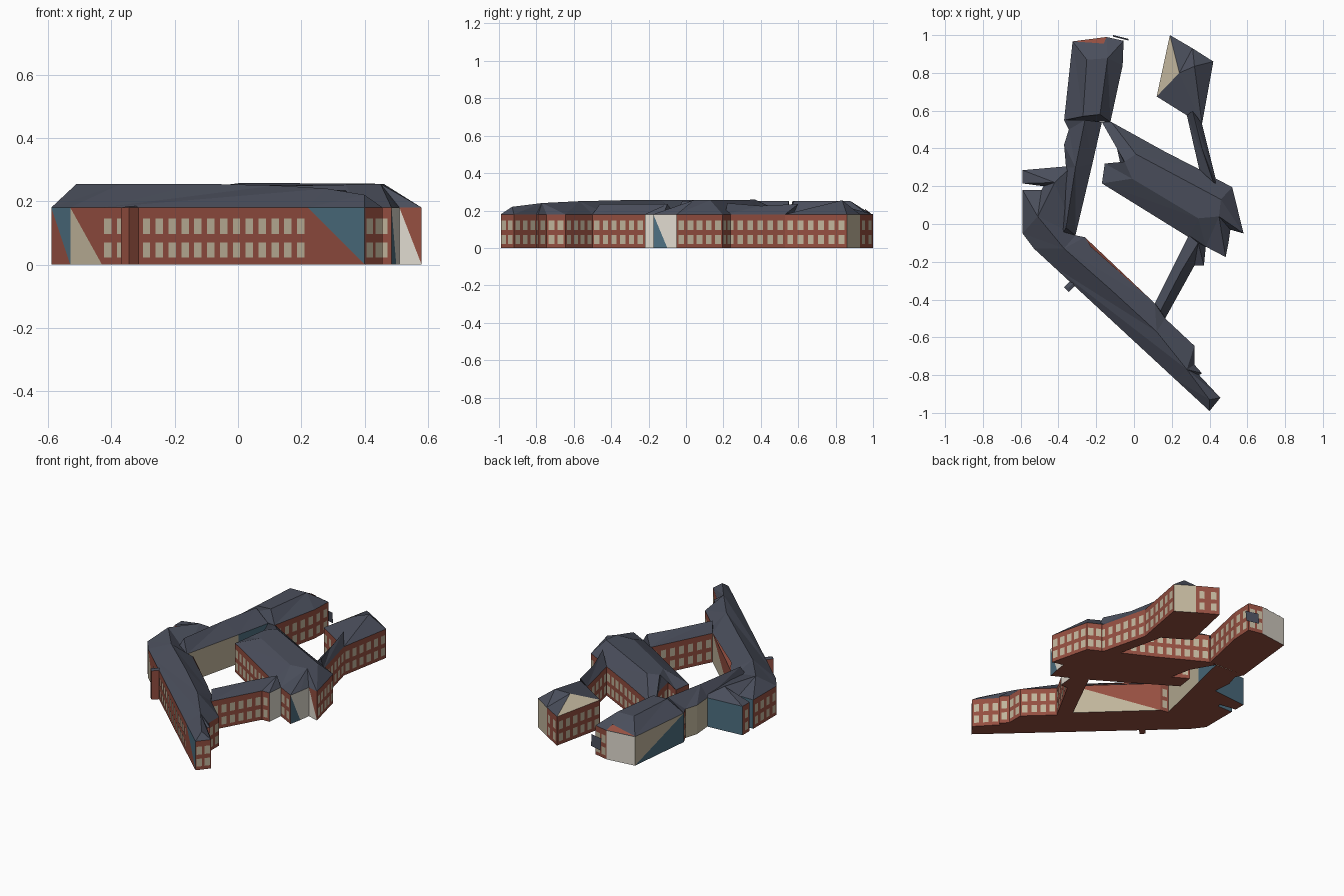
import bpy
import math
from mathutils import Vector

if "Cube" in bpy.data.objects:
    bpy.data.objects.remove(bpy.data.objects["Cube"])

EAVE = 0.18
COLOURS = {
    "brick": (0.30, 0.078, 0.052), "slate": (0.068, 0.076, 0.105),
    "beige": (0.53, 0.46, 0.33), "teal": (0.075, 0.16, 0.22),
    "white": (0.74, 0.70, 0.62),
}
NAMES = list(COLOURS)
MATS = []
for n, c in COLOURS.items():
    m = bpy.data.materials.new(n)
    m.diffuse_color = (*c, 1)
    m.use_nodes = True
    m.node_tree.nodes["Principled BSDF"].inputs["Base Color"].default_value = m.diffuse_color
    MATS.append(m)


def make(name, faces):
    """Object from a list of (corner points, colour name)."""
    verts, polys, cols = [], [], []
    for pts, col in faces:
        polys.append(range(len(verts), len(verts) + len(pts)))
        verts += [tuple(p) for p in pts]
        cols.append(NAMES.index(col))
    me = bpy.data.meshes.new(name)
    me.from_pydata(verts, [], [list(p) for p in polys])
    for m in MATS:
        me.materials.append(m)
    for p, c in zip(me.polygons, cols):
        p.material_index = c
    ob = bpy.data.objects.new(name, me)
    bpy.context.collection.objects.link(ob)
    return ob


def wall(a, b, style):
    """Faces of one wall: plain, windowed, or split along a diagonal."""
    a0, b0 = Vector((*a, 0)), Vector((*b, 0))
    up = Vector((0, 0, EAVE))
    a1, b1 = a0 + up, b0 + up
    if style == "":
        return []
    if "/" in style:                       # upper left / lower right
        p, q = style.split("/")
        return [((a0, b1, a1), p), ((a0, b0, b1), q)]
    if "|" in style:                       # lower left | upper right
        p, q = style.split("|")
        return [((a0, b0, a1), p), ((b0, b1, a1), q)]
    if style != "win":
        return [((a0, b0, b1, a1), style)]
    faces = [((a0, b0, b1, a1), "brick")]
    d = b0 - a0
    length = d.length
    d.normalize()
    out = Vector((d.y, -d.x, 0)) * 0.002
    count = max(1, round(length / 0.056))
    for i in range(count):
        mid = a0 + d * length * (i + 0.5) / count + out
        h = d * min(0.016, length * 0.3)
        for lo, hi in ((0.022, 0.07), (0.096, 0.146)):
            l, t = Vector((0, 0, lo)), Vector((0, 0, hi))
            faces.append(((mid - h + l, mid + h + l, mid + h + t, mid - h + t), "beige"))
    return faces


def wing(name, plan, ridge, loop=False, slopes=None):
    """Walls, floor and hipped roof over an anticlockwise plan of (x, y, wall style)."""
    faces = []
    pts = [Vector(p[:2]) for p in plan]
    top = [Vector(r) for r in ridge]
    near = [min(range(len(top)), key=lambda k: (top[k].xy - p).length) for p in pts]
    n, m = len(pts), len(top)
    for i in range(n):
        j = (i + 1) % n
        faces += wall(pts[i], pts[j], plan[i][2])
        a, b = pts[i].to_3d(), pts[j].to_3d()
        a.z = b.z = EAVE
        col = (slopes or {}).get(i, "slate")
        k, e = near[i], near[j]
        faces.append(((a, b, top[e]), col))
        while k != e:                      # walk along the ridge
            if loop:
                step = 1 if (e - k) % m <= m / 2 else -1
            else:
                step = 1 if e > k else -1
            nxt = (k + step) % m
            faces.append(((a, top[nxt], top[k]), col))
            k = nxt
    if loop:
        faces.append((top, "slate"))
    faces.append(([p.to_3d() for p in reversed(pts)], "brick"))
    return make(name, faces)


# Long south-west wing with the west block
wing("south_west_wing", [
    (0.40, -0.99, "win"), (0.457, -0.92, "win"), (0.345, -0.80, "win"),
    (0.36, -0.79, "win"), (0.32, -0.745, "win"), (0.32, -0.645, "win"),
    (0.165, -0.50, ""), (0.11, -0.42, "beige|brick"), (-0.26, -0.07, "win"),
    (-0.31, -0.06, ""), (-0.33, 0.305, ""), (-0.36, 0.305, "teal"),
    (-0.59, 0.285, "win"), (-0.59, 0.215, "brick"), (-0.48, 0.20, "teal"),
    (-0.49, 0.18, "teal"), (-0.59, 0.18, "win"), (-0.59, -0.05, "brick|teal"),
    (-0.53, -0.13, "beige|brick"), (-0.43, -0.222, "win"),
    (0.22, -0.824, "brick|teal"),
], [(-0.42, 0.22, 0.235), (-0.51, 0.04, 0.255), (-0.37, -0.13, 0.255),
    (-0.12, -0.35, 0.255), (0.12, -0.57, 0.25), (0.28, -0.77, 0.24), (0.40, -0.93, 0.22)])

# Corridor between the west and north-west blocks
wing("west_corridor", [
    (-0.31, -0.06, "beige"), (-0.22, 0.32, "teal"), (-0.17, 0.54, ""),
    (-0.37, 0.55, "win"), (-0.345, 0.50, "beige"), (-0.37, 0.42, "beige"),
    (-0.36, 0.30, ""), (-0.385, -0.06, ""),
], [(-0.36, -0.02, 0.25), (-0.31, 0.30, 0.25), (-0.26, 0.55, 0.25)])

# North-west block with a flat-topped roof
wing("north_west_block", [
    (-0.125, 0.54, "win"), (-0.06, 0.84, "win"), (-0.055, 0.97, "win"),
    (-0.145, 0.99, "white"), (-0.325, 0.967, "beige/teal"), (-0.37, 0.55, ""),
], [(-0.18, 0.58, 0.252), (-0.14, 0.877, 0.252), (-0.25, 0.87, 0.252),
    (-0.27, 0.57, 0.252)], loop=True)

# Broad east block
wing("east_block", [
    (-0.17, 0.215, "win"), (0.29, -0.07, ""), (0.38, -0.12, "win"),
    (0.485, -0.175, "teal|white"), (0.50, -0.10, "white"),
    (0.51, -0.03, "white|brick"), (0.58, -0.05, "win"), (0.52, 0.195, "win"),
    (0.44, 0.237, ""), (0.345, 0.29, "win"), (0.16, 0.385, "win"),
    (-0.12, 0.54, ""), (-0.17, 0.54, "win"), (-0.09, 0.40, "win"),
    (-0.06, 0.265, "win"), (-0.155, 0.32, "win"),
], [(-0.01, 0.24, 0.245), (0.34, 0.03, 0.252), (0.45, 0.04, 0.255),
    (0.46, 0.13, 0.255), (0.01, 0.37, 0.258), (-0.05, 0.33, 0.25)], loop=True)

# Corridor from the south-west wing to the east block
wing("south_corridor", [
    (0.165, -0.50, "win"), (0.32, -0.22, "win"), (0.37, -0.22, "white"),
    (0.38, -0.12, ""), (0.29, -0.06, "win"), (0.11, -0.42, ""),
], [(0.14, -0.46, 0.235), (0.25, -0.25, 0.235), (0.34, -0.10, 0.235)])

# North-east block and its narrow link
wing("north_east_block", [
    (0.36, 0.53, "win"), (0.42, 0.86, "beige"), (0.31, 0.93, "win"),
    (0.19, 1.0, "win"), (0.12, 0.675, "win"), (0.28, 0.575, ""),
], [(0.32, 0.835, 0.255), (0.24, 0.80, 0.235)], slopes={3: "beige"})
wing("north_east_link", [
    (0.44, 0.21, "win"), (0.36, 0.53, ""), (0.28, 0.575, "win"),
    (0.345, 0.29, ""),
], [(0.42, 0.22, 0.24), (0.36, 0.40, 0.225), (0.31, 0.60, 0.235)])

# Small porch on the long south-west front
wing("side_porch", [
    (-0.37, -0.335, "brick"), (-0.345, -0.36, "brick"), (-0.305, -0.32, ""),
    (-0.33, -0.295, "brick"),
], [(-0.345, -0.335, 0.185), (-0.32, -0.31, 0.185)])

# Door canopy at the north end
make("door_canopy", [
    ([(-0.11, 0.992, 0.12), (-0.03, 0.972, 0.12), (-0.03, 0.98, 0.05), (-0.11, 1.0, 0.05)], "slate"),
])

# Exposed brick strips at the eaves
make("eave_strips", [
    ([(-0.325, 0.967, 0.183), (-0.145, 0.99, 0.183), (-0.16, 0.955, 0.21)], "brick"),
    ([(0.11, -0.42, 0.183), (-0.26, -0.07, 0.183), (-0.23, -0.12, 0.205)], "brick"),
])
